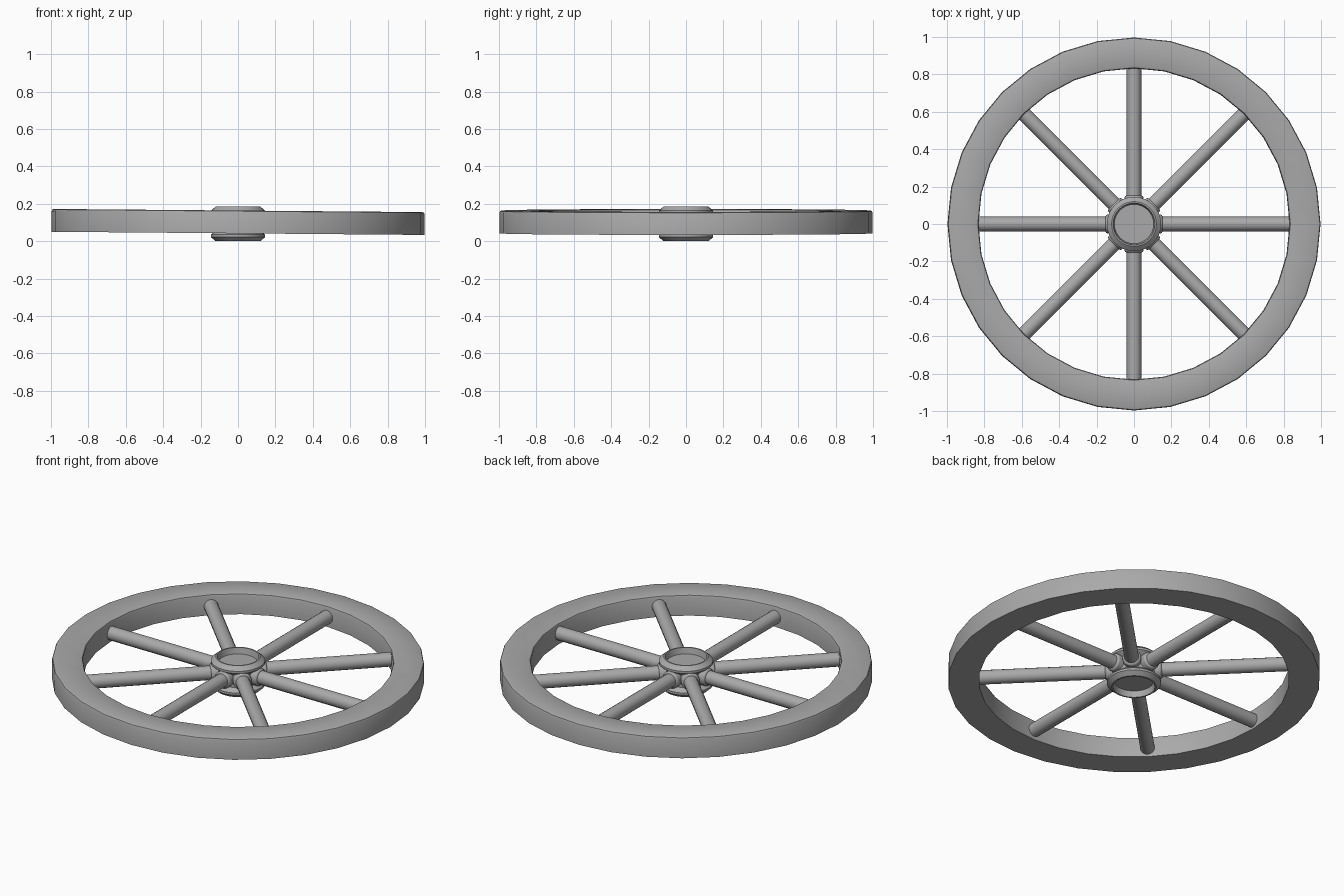
import bpy, math
from mathutils import Vector, Matrix

cube = bpy.data.objects.get("Cube")
if cube:
    bpy.data.objects.remove(cube, do_unlink=True)

GREY = (0.4, 0.4, 0.4, 1)
mat = bpy.data.materials.new("plain_grey")
mat.use_nodes = True
mat.diffuse_color = GREY
mat.node_tree.nodes["Principled BSDF"].inputs["Base Color"].default_value = GREY


def finish(obj, name):
    obj.name = name
    obj.data.materials.append(mat)
    bpy.ops.object.select_all(action="DESELECT")
    obj.select_set(True)
    bpy.context.view_layer.objects.active = obj
    bpy.ops.object.shade_smooth_by_angle(angle=math.radians(35))
    return obj


def lathe(name, profile, sides, closed):
    """Turn a list of (radius, height) points around z."""
    verts, faces, n = [], [], len(profile)
    for i in range(sides):
        a = 2 * math.pi * i / sides
        verts += [(r * math.cos(a), r * math.sin(a), z) for r, z in profile]
    for i in range(sides):
        j = (i + 1) % sides
        for k in range(n if closed else n - 1):
            m = (k + 1) % n
            faces.append((i * n + k, j * n + k, j * n + m, i * n + m))
    if not closed:
        faces.append([i * n for i in reversed(range(sides))])
        faces.append([i * n + n - 1 for i in range(sides)])
    mesh = bpy.data.meshes.new(name)
    mesh.from_pydata(verts, [], faces)
    obj = bpy.data.objects.new(name, mesh)
    bpy.context.collection.objects.link(obj)
    return finish(obj, name)


def rod(name, angle, start, end, radius, sides):
    """Cylinder lying along a radial direction."""
    out = Vector((math.cos(angle), math.sin(angle), 0))
    bpy.ops.mesh.primitive_cylinder_add(vertices=sides, radius=radius, depth=end - start)
    obj = bpy.context.object
    turn = Matrix.Rotation(angle, 4, "Z") @ Matrix.Rotation(math.pi / 2, 4, "Y")
    obj.matrix_world = Matrix.Translation(out * (start + end) / 2 + Vector((0, 0, MID))) @ turn
    return finish(obj, name)


MID = 0.1
TILT = 0.0085

# Rim with eased upper edges, sitting very slightly askew
HALF, OUT, INN, EASE = 0.061, 0.997, 0.832, 0.012
rim = lathe("rim", [
    (INN, -HALF), (OUT, -HALF), (OUT, HALF - EASE),
    (OUT - EASE * 0.3, HALF - EASE * 0.3), (OUT - EASE, HALF),
    (INN + EASE, HALF), (INN + EASE * 0.3, HALF - EASE * 0.3), (INN, HALF - EASE),
], 32, True)
rim.location.z = 0.103
rim.rotation_euler.y = TILT

# Hub with a flange and a shallow dish at each end
hub = lathe("hub", [
    (0.105, 0.035), (0.112, 0.0), (0.12, 0.0), (0.145, 0.022), (0.145, 0.035),
    (0.12, 0.055), (0.12, 0.13), (0.145, 0.15), (0.145, 0.163),
    (0.12, 0.185), (0.112, 0.185), (0.105, 0.15),
], 32, False)

# Eight spokes, each with a collar at the hub
for i in range(8):
    a = i * math.pi / 4
    rod(f"spoke_{i + 1}", a, 0.09, 0.85, 0.039, 16)
    collar = rod(f"spoke_collar_{i + 1}", a, 0.09, 0.152, 0.05, 16)
    bevel = collar.modifiers.new("soft_edge", "BEVEL")
    bevel.width = 0.01
    bevel.segments = 2
